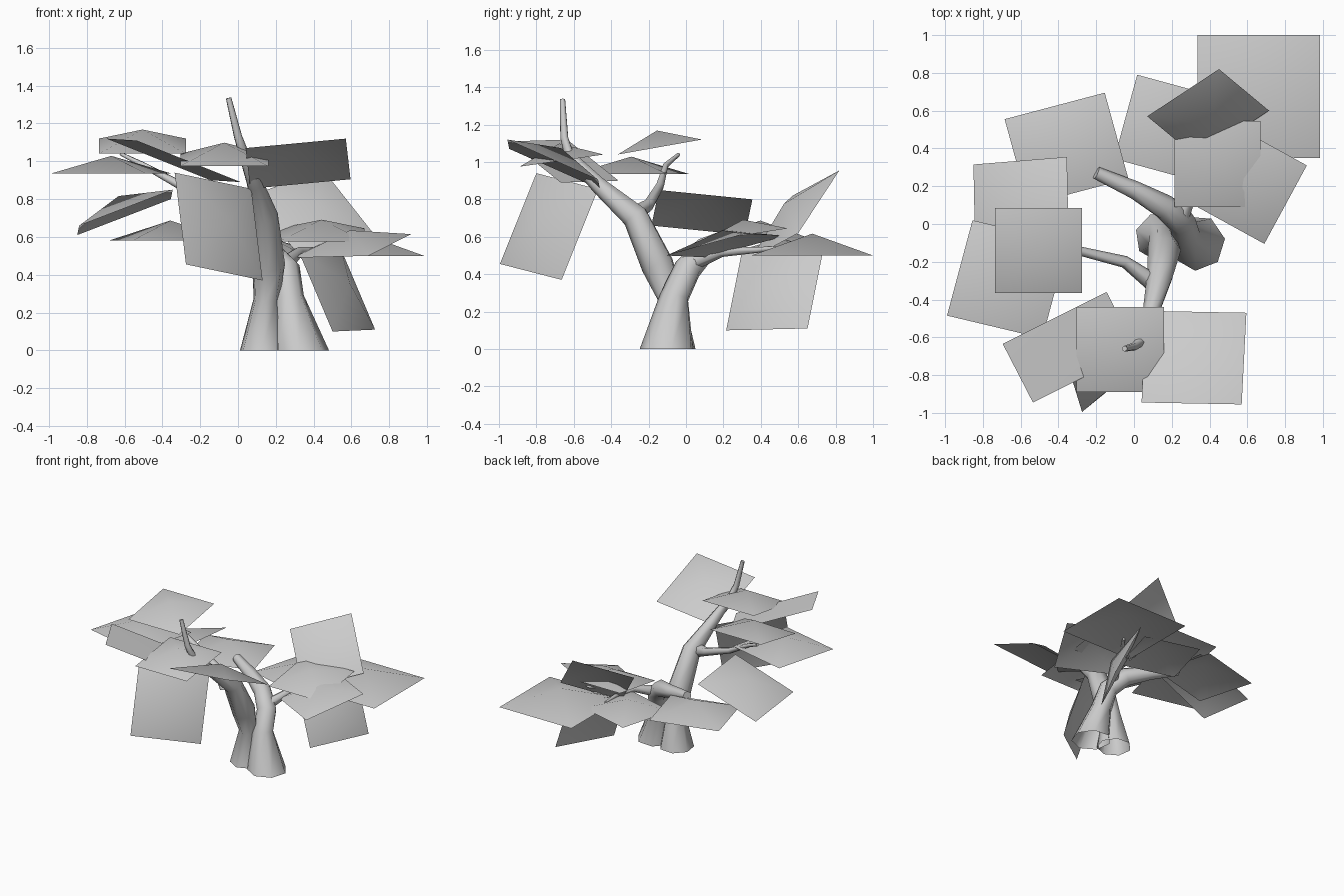
import bpy
import bmesh
import math
from mathutils import Vector

default_cube = bpy.data.objects.get("Cube")
if default_cube:
    bpy.data.objects.remove(default_cube, do_unlink=True)


def make_material(name, colour):
    mat = bpy.data.materials.new(name)
    mat.use_nodes = True
    mat.diffuse_color = colour
    mat.node_tree.nodes["Principled BSDF"].inputs["Base Color"].default_value = colour
    return mat


GREY = make_material("plain grey", (0.6, 0.6, 0.6, 1))


def finish(name, bm):
    """Turn a bmesh into a smooth shaded grey object."""
    for face in bm.faces:
        face.smooth = True
    mesh = bpy.data.meshes.new(name)
    bm.to_mesh(mesh)
    bm.free()
    mesh.materials.append(GREY)
    obj = bpy.data.objects.new(name, mesh)
    bpy.context.collection.objects.link(obj)
    return obj


def leaf(name, first, corner, last, bulge=0.18):
    """Four sided leaf card with a raised centre, from three of its corners."""
    first, corner, last = Vector(first), Vector(corner), Vector(last)
    ring = [first, corner, last, first + last - corner]
    normal = (corner - first).cross(last - corner).normalized()
    if normal.z < 0:
        ring.reverse()
        normal.negate()
    size = math.sqrt((corner - first).length * (last - corner).length)
    centre = (first + last) / 2 + normal * size * bulge
    bm = bmesh.new()
    rim = [bm.verts.new(p) for p in ring]
    peak = bm.verts.new(centre)
    for i, vert in enumerate(rim):
        bm.faces.new((vert, rim[(i + 1) % len(rim)], peak))
    return finish(name, bm)


def limb(name, path, sides=6, grounded=False, phase=0.15):
    """Tapered tube along points given as (x, y, z, radius)."""
    points = [Vector(p[:3]) for p in path]
    up = Vector((0, 0, 1))
    bm = bmesh.new()
    rings = []
    for i, point in enumerate(points):
        before, after = points[max(i - 1, 0)], points[min(i + 1, len(points) - 1)]
        tangent = up if grounded and i == 0 else (after - before).normalized()
        turn = up.rotation_difference(tangent)
        ring = []
        for k in range(sides):
            angle = math.tau * k / sides + phase
            spoke = Vector((math.cos(angle), math.sin(angle), 0)) * path[i][3]
            ring.append(bm.verts.new(point + turn @ spoke))
        rings.append(ring)
    for low, high in zip(rings, rings[1:]):
        for k in range(sides):
            n = (k + 1) % sides
            bm.faces.new((low[k], low[n], high[n], high[k]))
    bm.faces.new(rings[-1])
    obj = finish(name, bm)
    obj.data.polygons[len(obj.data.polygons) - 1].use_smooth = False
    return obj


# Two trunks with flared feet, open underneath
limb("front_trunk", [
    (0.135, -0.07, 0, 0.13),
    (0.15, -0.08, 0.27, 0.07),
    (0.16, -0.15, 0.45, 0.09),
    (0.14, -0.27, 0.71, 0.072),
    (0.09, -0.47, 0.88, 0.045),
    (0.03, -0.625, 1.04, 0.028),
    (0.0, -0.65, 1.13, 0.022),
    (-0.05, -0.66, 1.335, 0.015),
], sides=7, grounded=True)
limb("back_trunk", [
    (0.335, -0.1, 0, 0.148),
    (0.27, -0.06, 0.28, 0.08),
    (0.255, 0.01, 0.43, 0.075),
    (0.16, 0.09, 0.525, 0.068),
    (0.0, 0.18, 0.575, 0.05),
    (-0.2, 0.27, 0.63, 0.035),
], sides=7, grounded=True)

# Side branches and twigs
limb("left_branch", [
    (0.1, -0.31, 0.7, 0.05),
    (-0.05, -0.2, 0.77, 0.032),
    (-0.3, -0.14, 0.87, 0.024),
    (-0.5, -0.11, 0.98, 0.016),
    (-0.62, -0.04, 1.04, 0.01),
])
limb("back_branch", [
    (0.25, 0.03, 0.46, 0.045),
    (0.32, 0.19, 0.52, 0.028),
    (0.44, 0.38, 0.53, 0.016),
    (0.52, 0.5, 0.54, 0.01),
])
limb("back_twig", [
    (0.32, 0.19, 0.52, 0.02),
    (0.36, 0.4, 0.53, 0.014),
    (0.34, 0.55, 0.54, 0.01),
])

# Leaves around the back trunk
leaf("large_back_leaf", (0.335, 1, 0.5), (0.985, 1, 0.5), (0.985, 0.35, 0.5))
leaf("upright_back_leaf", (0.07, 0.57, 0.82), (0.45, 0.82, 0.955), (0.715, 0.6, 0.62))
leaf("inner_back_leaf", (0.215, 0.09, 0.575), (0.67, 0.09, 0.575), (0.67, 0.545, 0.645))
leaf("outer_back_leaf", (0.915, 0.31, 0.615), (0.69, -0.105, 0.5), (0.29, 0.115, 0.49))
leaf("middle_back_leaf", (-0.105, 0.345, 0.51), (0.017, 0.79, 0.51), (0.457, 0.67, 0.51))
leaf("hanging_back_leaf", (0.5, 0.215, 0.1), (0.725, 0.65, 0.11), (0.545, 0.735, 0.535))
leaf("far_back_leaf", (-0.685, 0.555, 0.58), (-0.155, 0.695, 0.58), (-0.03, 0.24, 0.58), 0.21)

# Leaves around the side branch
leaf("sloping_side_leaf", (-0.85, 0.315, 0.61), (-0.355, 0.355, 0.8), (-0.345, -0.145, 0.85))
leaf("upper_side_leaf", (-0.735, -0.365, 1.04), (-0.275, -0.365, 1.04), (-0.275, 0.085, 1.12), 0.195)
leaf("outer_side_leaf", (-0.855, 0.02, 0.935), (-0.99, -0.485, 0.935), (-0.485, -0.605, 0.935))

# Leaves around the front trunk
leaf("tilted_front_leaf", (-0.145, -0.36, 0.9), (-0.695, -0.635, 1.12), (-0.535, -0.945, 1.11), 0.01)
leaf("hanging_front_leaf", (-0.335, -0.8, 0.94), (-0.275, -0.995, 0.455), (0.13, -0.665, 0.37))
leaf("broad_front_leaf", (0.04, -0.945, 1.07), (0.57, -0.955, 1.12), (0.595, -0.47, 0.905))
leaf("top_front_leaf", (-0.305, -0.89, 0.975), (0.16, -0.89, 0.975), (0.16, -0.44, 1.04), 0.2)
